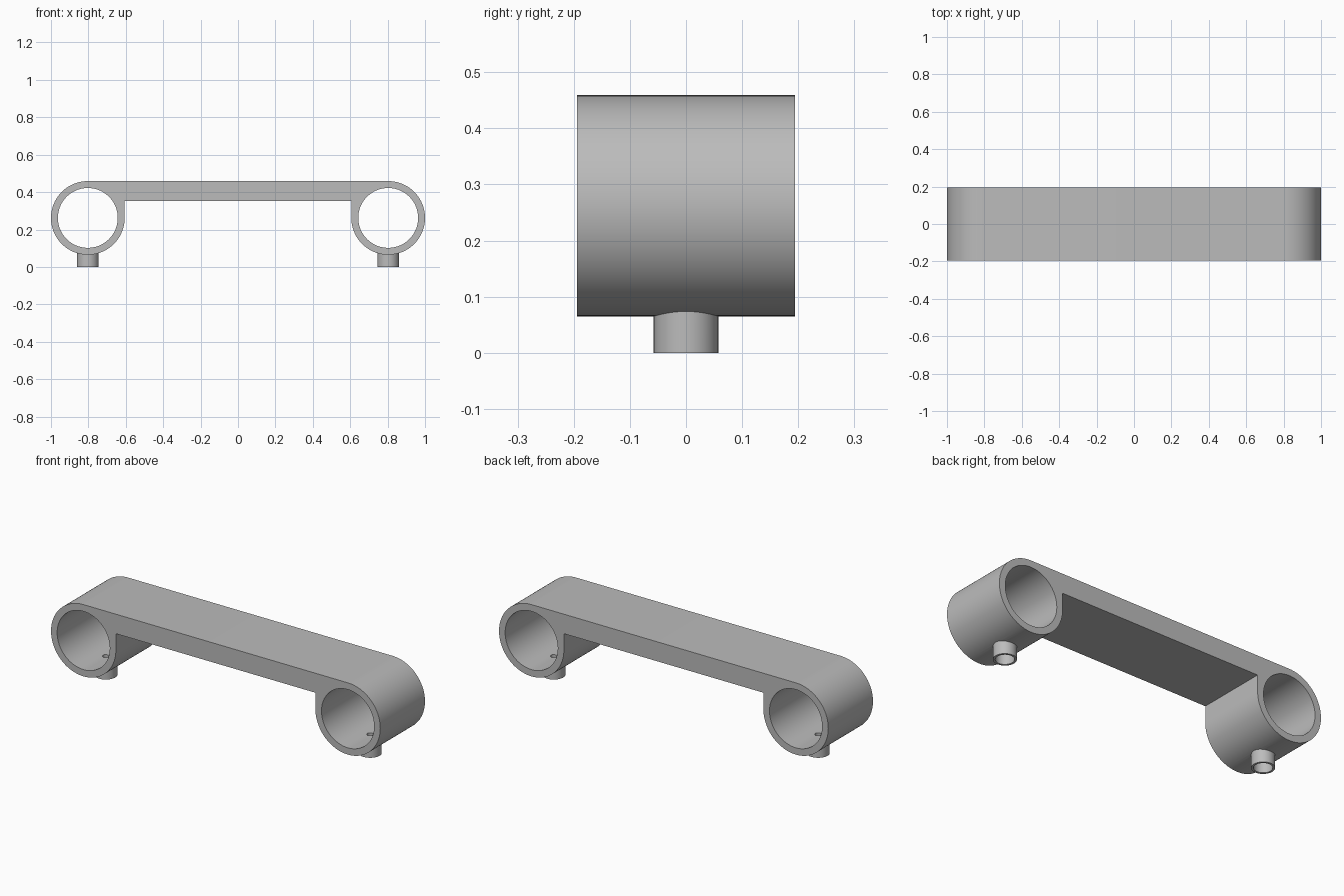
import bpy, bmesh
from math import sin, cos, pi, radians

cube = bpy.data.objects.get("Cube")
if cube:
    bpy.data.objects.remove(cube, do_unlink=True)

RING_X, RING_Z, RING_R, BORE_R = 0.803, 0.262, 0.197, 0.16
HALF_DEPTH = 0.194
BAR_BOTTOM = 0.352
SEGMENTS = 96

grey = bpy.data.materials.new("plain grey")
grey.use_nodes = True
grey.diffuse_color = (0.5, 0.5, 0.5, 1)
grey.node_tree.nodes["Principled BSDF"].inputs["Base Color"].default_value = (0.5, 0.5, 0.5, 1)


def cylinder(name, radius, depth, location, along_y=False):
    bpy.ops.mesh.primitive_cylinder_add(
        vertices=SEGMENTS, radius=radius, depth=depth, location=location,
        rotation=(pi / 2 if along_y else 0, 0, 0))
    obj = bpy.context.object
    obj.name = name
    obj.data.materials.append(grey)
    return obj


def combine(target, tool, operation):
    # Apply a boolean and discard its tool
    mod = target.modifiers.new(operation.lower(), "BOOLEAN")
    mod.operation, mod.solver, mod.object = operation, "EXACT", tool
    bpy.context.view_layer.objects.active = target
    bpy.ops.object.modifier_apply(modifier=mod.name)
    bpy.data.objects.remove(tool, do_unlink=True)


# Side profile: half outline from the bar top, round the outer end, to the bar underside
steps = SEGMENTS * 3 // 4
half = []
for i in range(steps + 1):
    a = pi / 2 - 1.5 * pi * i / steps
    half.append((RING_X + RING_R * cos(a), RING_Z + RING_R * sin(a)))
half.append((RING_X - RING_R, BAR_BOTTOM))
outline = half + [(-x, z) for x, z in reversed(half)]

# Solid bracket
bm = bmesh.new()
face = bm.faces.new([bm.verts.new((x, -HALF_DEPTH, z)) for x, z in outline])
result = bmesh.ops.extrude_face_region(bm, geom=[face])
new_verts = [v for v in result["geom"] if isinstance(v, bmesh.types.BMVert)]
bmesh.ops.translate(bm, verts=new_verts, vec=(0, 2 * HALF_DEPTH, 0))
bmesh.ops.recalc_face_normals(bm, faces=bm.faces)
mesh = bpy.data.meshes.new("twin_ring_bracket")
bm.to_mesh(mesh)
bm.free()
mesh.materials.append(grey)
bracket = bpy.data.objects.new("twin_ring_bracket", mesh)
bpy.context.collection.objects.link(bracket)

# Spout, ring bore, spout socket and pin hole at each end
for x in (-RING_X, RING_X):
    combine(bracket, cylinder("spout", 0.0575, 0.14, (x, 0, 0.07)), "UNION")
    combine(bracket, cylinder("ring_bore", BORE_R, 1, (x, 0, RING_Z), True), "DIFFERENCE")
    combine(bracket, cylinder("spout_socket", 0.046, 0.12, (x, 0, 0)), "DIFFERENCE")
    combine(bracket, cylinder("pin_hole", 0.017, 0.3, (x, 0, 0.05)), "DIFFERENCE")

bpy.ops.object.select_all(action="DESELECT")
bracket.select_set(True)
bpy.context.view_layer.objects.active = bracket
bpy.ops.object.shade_smooth_by_angle(angle=radians(30))
